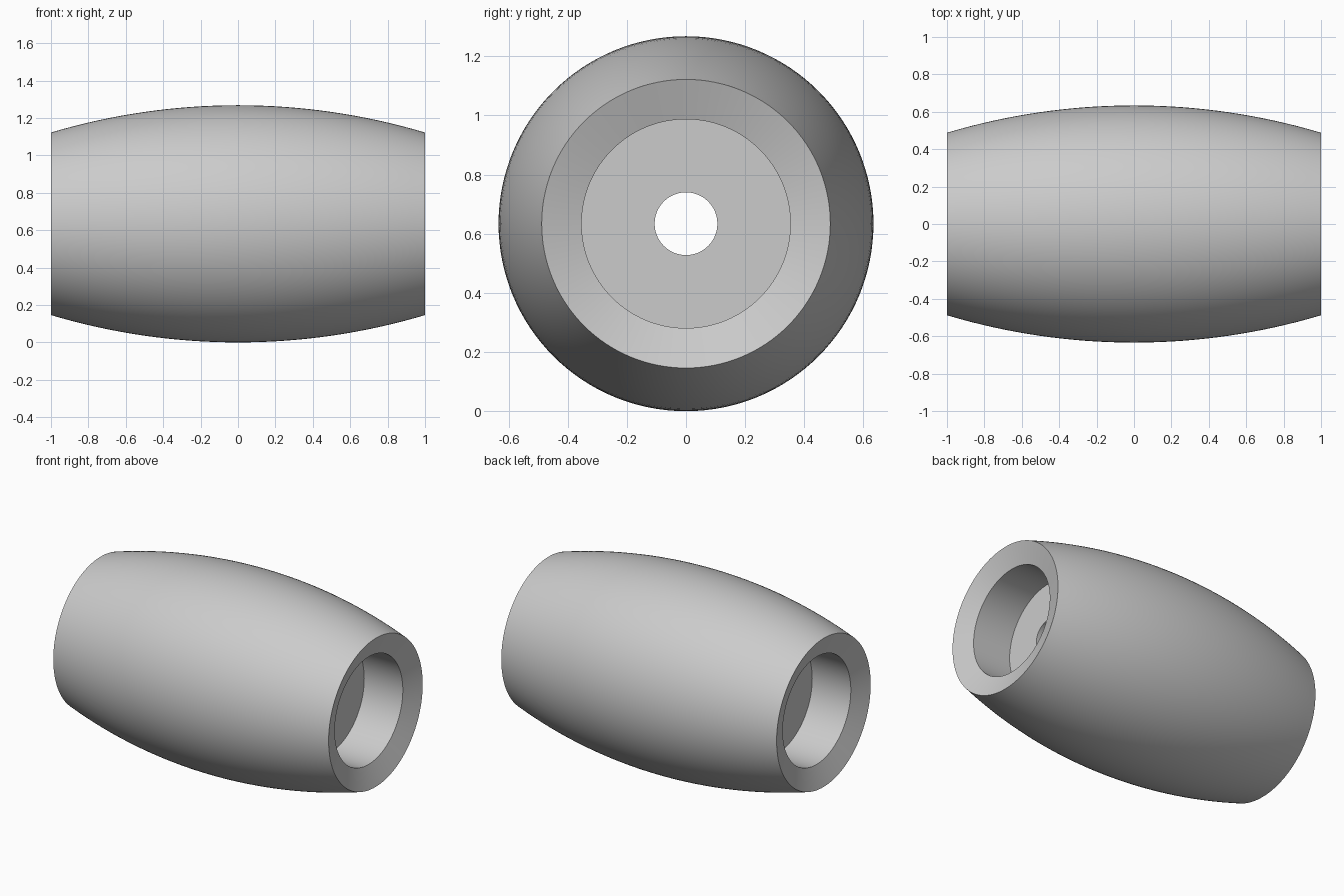
import bpy
import bmesh
import math
from mathutils import Matrix, Vector

cube = bpy.data.objects.get("Cube")
if cube:
    bpy.data.objects.remove(cube, do_unlink=True)

MID_R, END_R = 0.634, 0.488      # barrel radii
BORE_R, HOLE_R = 0.353, 0.106    # end recess and through hole
BORE_TOP, BORE_FLOOR = 0.95, 0.67
SEGMENTS, ARC_STEPS = 128, 32

# Plain grey material
grey = bpy.data.materials.new("plain grey")
grey.use_nodes = True
colour = (0.6, 0.6, 0.6, 1)
grey.diffuse_color = colour
grey.node_tree.nodes["Principled BSDF"].inputs["Base Color"].default_value = colour

# Outer bulge: a circular arc from the left end to the right end
sag = MID_R - END_R
arc_r = (1 + sag * sag) / (2 * sag)
half = math.asin(1 / arc_r)
profile = []
for i in range(ARC_STEPS + 1):
    a = half * (2 * i / ARC_STEPS - 1)
    profile.append((arc_r * math.sin(a), MID_R - arc_r * (1 - math.cos(a))))

# Dished rim, recess wall, recess floor and hole, mirrored to the other end
end = [(BORE_TOP, BORE_R), (BORE_FLOOR, BORE_R), (BORE_FLOOR, HOLE_R)]
profile += end + [(-x, r) for x, r in reversed(end)]

# Revolve the closed profile around the x axis
bm = bmesh.new()
verts = [bm.verts.new((x, 0, r)) for x, r in profile]
edges = [bm.edges.new((v, verts[i - 1])) for i, v in enumerate(verts)]
bmesh.ops.spin(bm, geom=verts + edges, cent=(0, 0, 0), axis=(1, 0, 0),
               angle=math.tau, steps=SEGMENTS, use_duplicate=False)
bmesh.ops.remove_doubles(bm, verts=bm.verts, dist=0.0001)
bmesh.ops.recalc_face_normals(bm, faces=bm.faces)
bmesh.ops.transform(bm, matrix=Matrix.Translation(Vector((0, 0, MID_R))), verts=bm.verts)

mesh = bpy.data.meshes.new("barrel_bead")
bm.to_mesh(mesh)
bm.free()
mesh.materials.append(grey)
bead = bpy.data.objects.new("barrel_bead", mesh)
bpy.context.collection.objects.link(bead)

# Smooth curved walls, keep the rims crisp
bpy.ops.object.select_all(action="DESELECT")
bead.select_set(True)
bpy.context.view_layer.objects.active = bead
bpy.ops.object.shade_smooth_by_angle(angle=math.radians(30))
